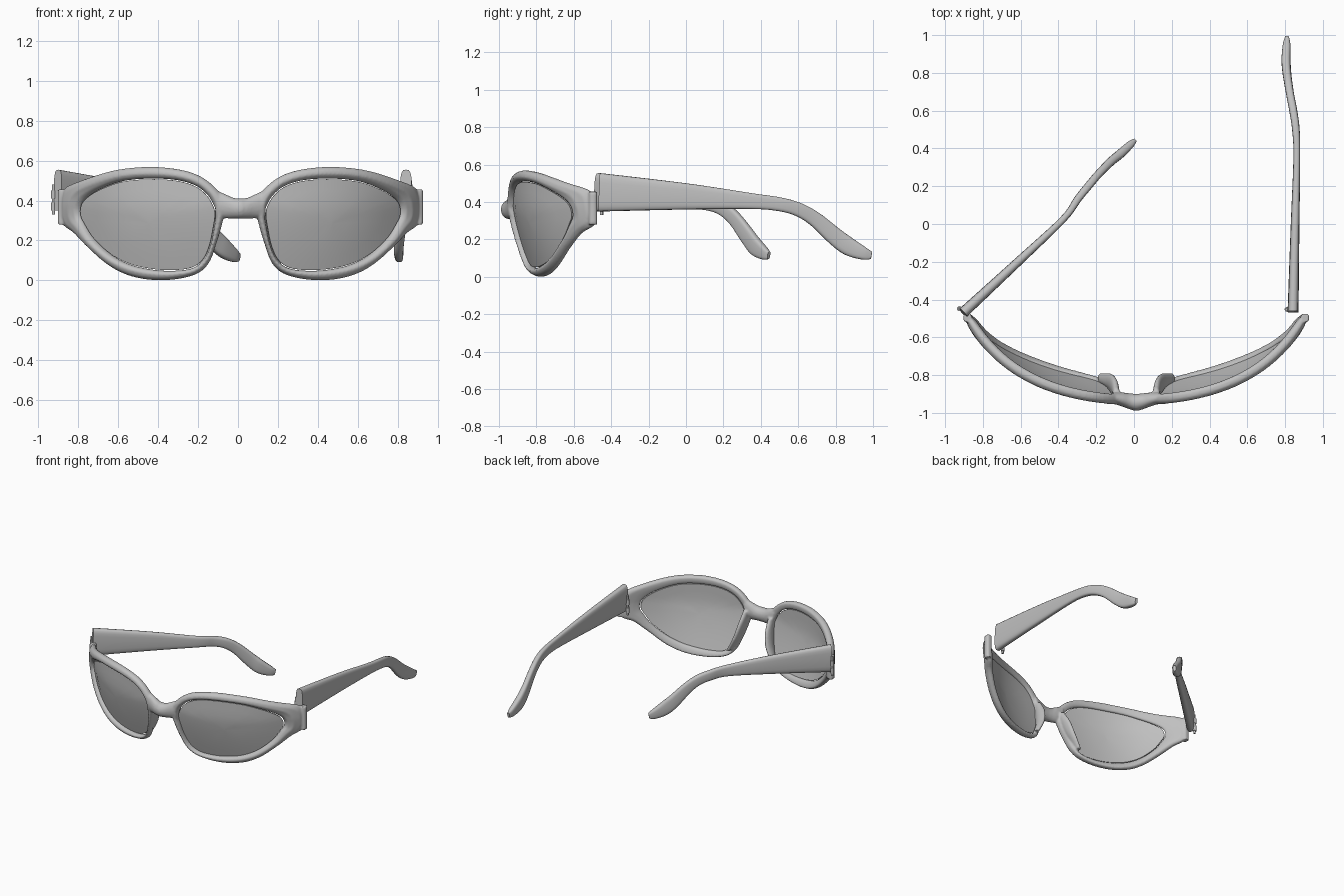
import bpy, bmesh, math
from mathutils import Vector

if "Cube" in bpy.data.objects:
    bpy.data.objects.remove(bpy.data.objects["Cube"], do_unlink=True)

CENTRE_X = 0.012

grey = bpy.data.materials.new("plain grey")
grey.use_nodes = True
colour = (0.53, 0.53, 0.53, 1)
grey.diffuse_color = colour
for node in grey.node_tree.nodes:
    if node.type == 'BSDF_PRINCIPLED':
        node.inputs["Base Color"].default_value = colour


def smooth_path(points, steps, closed=False):
    """Catmull-Rom interpolation through tuples of any length."""
    count = len(points)

    def pick(i):
        return points[i % count] if closed else points[max(0, min(count - 1, i))]

    path = []
    for i in range(count if closed else count - 1):
        a, b, c, d = (pick(i + k) for k in (-1, 0, 1, 2))
        for j in range(steps):
            t = j / steps
            path.append(tuple(
                q + 0.5 * t * (r - p + t * (2 * p - 5 * q + 4 * r - s + t * (3 * (q - r) + s - p)))
                for p, q, r, s in zip(a, b, c, d)))
    if not closed:
        path.append(points[-1])
    return path


def oval(centre, side, up, sides=16, power=1.0):
    """Ring around a centre; power below one squares it off."""
    ring = []
    for i in range(sides):
        angle = math.tau * i / sides
        c, s = math.cos(angle), math.sin(angle)
        ring.append(Vector(centre)
                    + Vector(side) * math.copysign(abs(c) ** power, c)
                    + Vector(up) * math.copysign(abs(s) ** power, s))
    return ring


def loft(bm, rings, closed=False):
    loops = [[bm.verts.new(p) for p in ring] for ring in rings]
    pairs = list(zip(loops, loops[1:]))
    if closed:
        pairs.append((loops[-1], loops[0]))
    for a, b in pairs:
        for i in range(len(a)):
            j = (i + 1) % len(a)
            bm.faces.new((a[i], a[j], b[j], b[i]))
    if not closed:
        bm.faces.new(loops[0])
        bm.faces.new(loops[-1])


def finish(bm, name, angle=40):
    bmesh.ops.recalc_face_normals(bm, faces=bm.faces)
    mesh = bpy.data.meshes.new(name)
    bm.to_mesh(mesh)
    bm.free()
    mesh.materials.append(grey)
    obj = bpy.data.objects.new(name, mesh)
    bpy.context.collection.objects.link(obj)
    bpy.ops.object.select_all(action='DESELECT')
    obj.select_set(True)
    bpy.context.view_layer.objects.active = obj
    bpy.ops.object.shade_smooth_by_angle(angle=math.radians(angle))
    return obj


def wrap(x):
    """Face-hugging curve of the front, seen from above."""
    return -0.96 + 0.3 * x ** 2 + 0.2 * x ** 4 + 0.12 * x ** 8


def on_front(x, z, depth):
    """Point a given depth behind the wrapped and tilted front surface."""
    slope = (wrap(x + 0.01) - wrap(x - 0.01)) / 0.02
    inward = Vector((-slope, 1, 0)).normalized() * depth
    tilt = 0.1 * max(0, (0.38 - z) / 0.38) ** 1.3
    return Vector((x, wrap(x) + tilt, z)) + inward


# Rim outline: outer x, z and opening x, z
outline = smooth_path([
    (.48, .568, .47, .51), (.33, .558, .33, .503), (.22, .528, .23, .475),
    (.14, .475, .17, .43), (.09, .41, .135, .375), (.085, .33, .125, .33),
    (.1, .26, .135, .26), (.125, .18, .155, .17), (.16, .09, .19, .1),
    (.22, .035, .25, .06), (.33, .006, .35, .048), (.46, .003, .46, .055),
    (.58, .028, .57, .08), (.68, .08, .67, .13), (.78, .165, .76, .21),
    (.85, .235, .81, .285), (.905, .28, .83, .33), (.92, .37, .825, .38),
    (.905, .455, .79, .42), (.82, .498, .72, .46), (.65, .55, .61, .497)], 6, closed=True)

# Rim cross-section: position from opening to outside, depth
section = [(0, .03), (.12, .012), (.4, 0), (.75, .004), (1, .02),
           (1, .042), (.8, .055), (.4, .055), (.1, .05), (0, .045)]

# Frame: rim, bridge, nose pad and end block, fused and mirrored
bm = bmesh.new()
loft(bm, [[on_front(hx + (ox - hx) * u, hz + (oz - hz) * u, d) for u, d in section]
          for ox, oz, hx, hz in outline], closed=True)
bridge = smooth_path([(-.01, -.945, .36, .046, .052), (.03, -.94, .361, .043, .052),
                      (.07, -.93, .37, .038, .06), (.125, -.92, .385, .03, .07)], 4)
loft(bm, [oval((x, y, z), (0, ry, 0), (0, 0, rz)) for x, y, z, ry, rz in bridge])
pad = smooth_path([(.105, -.9, .38, .018, .03), (.115, -.86, .29, .02, .045),
                   (.14, -.83, .19, .02, .04), (.19, -.815, .09, .016, .025)], 5)
loft(bm, [oval((x, y, z), (rx, 0, 0), (0, ry, 0)) for x, y, z, rx, ry in pad])
loft(bm, [oval((.893, -.497, z), (.023, 0, 0), (0, .022, 0), power=0.6)
          for z in (.28, .34, .4, .455)])
frame = finish(bm, "frame")
frame.location.x = CENTRE_X
frame.modifiers.new("Mirror", 'MIRROR')
fuse = frame.modifiers.new("Fuse", 'REMESH')
fuse.mode = 'VOXEL'
fuse.voxel_size = 0.007
fuse.use_smooth_shade = True
soften = frame.modifiers.new("Soften", 'SMOOTH')
soften.factor = 0.5
soften.iterations = 4

# Lenses: thin shells just inside the openings
mid_x, mid_z = 0.47, 0.285
sizes = (.02, .25, .5, .75, .985)
for name, side in (("left_lens", 1), ("right_lens", -1)):
    bm = bmesh.new()
    layers = [(k, .03) for k in sizes] + [(k, .042) for k in reversed(sizes)]
    rings = []
    for k, depth in layers:
        ring = []
        for ox, oz, hx, hz in outline:
            p = on_front(mid_x + (hx - mid_x) * k, mid_z + (hz - mid_z) * k, depth)
            ring.append((p.x * side, p.y, p.z))
        rings.append(ring)
    loft(bm, rings)
    finish(bm, name).location.x = CENTRE_X

# Temple arms: height, half height and half width at each station
stations = [(.452, .103, .029), (.43, .07, .023), (.405, .042, .018), (.388, .037, .02),
            (.36, .037, .021), (.308, .04, .021), (.217, .047, .023), (.162, .048, .024),
            (.125, .034, .02), (.115, .02, .01)]
open_path = [(.842, -.465), (.853, 0), (.862, .35), (.857, .5), (.843, .6),
             (.826, .69), (.81, .795), (.805, .87), (.808, .95), (.81, .992)]
folded_path = [(-.905, -.47), (-.604, -.191), (-.375, .025), (-.296, .134), (-.24, .203),
               (-.19, .262), (-.124, .329), (-.073, .371), (-.021, .419), (.005, .443)]
for name, path in (("left_temple", open_path), ("right_temple", folded_path)):
    line = smooth_path([a + b for a, b in zip(path, stations)], 5)
    centres = [Vector(p[:3]) for p in line]
    rings = []
    for i, (x, y, z, high, wide) in enumerate(line):
        along = (centres[min(i + 1, len(line) - 1)] - centres[max(i - 1, 0)]).normalized()
        across = Vector((along.y, -along.x, 0)).normalized()
        rings.append(oval(centres[i], across * wide, across.cross(along) * high, 20, 0.6))
    bm = bmesh.new()
    loft(bm, rings)
    finish(bm, name, 50)

# Hinge barrels at the temple roots
for name, x, y in (("left_hinge", .81, -.452), ("right_hinge", -.925, -.448)):
    bm = bmesh.new()
    for low, high, radius in ((.33, .48, .008), (.35, .39, .013), (.41, .45, .013)):
        loft(bm, [oval((x, y, z), (radius, 0, 0), (0, radius, 0), 12) for z in (low, high)])
    finish(bm, name)
